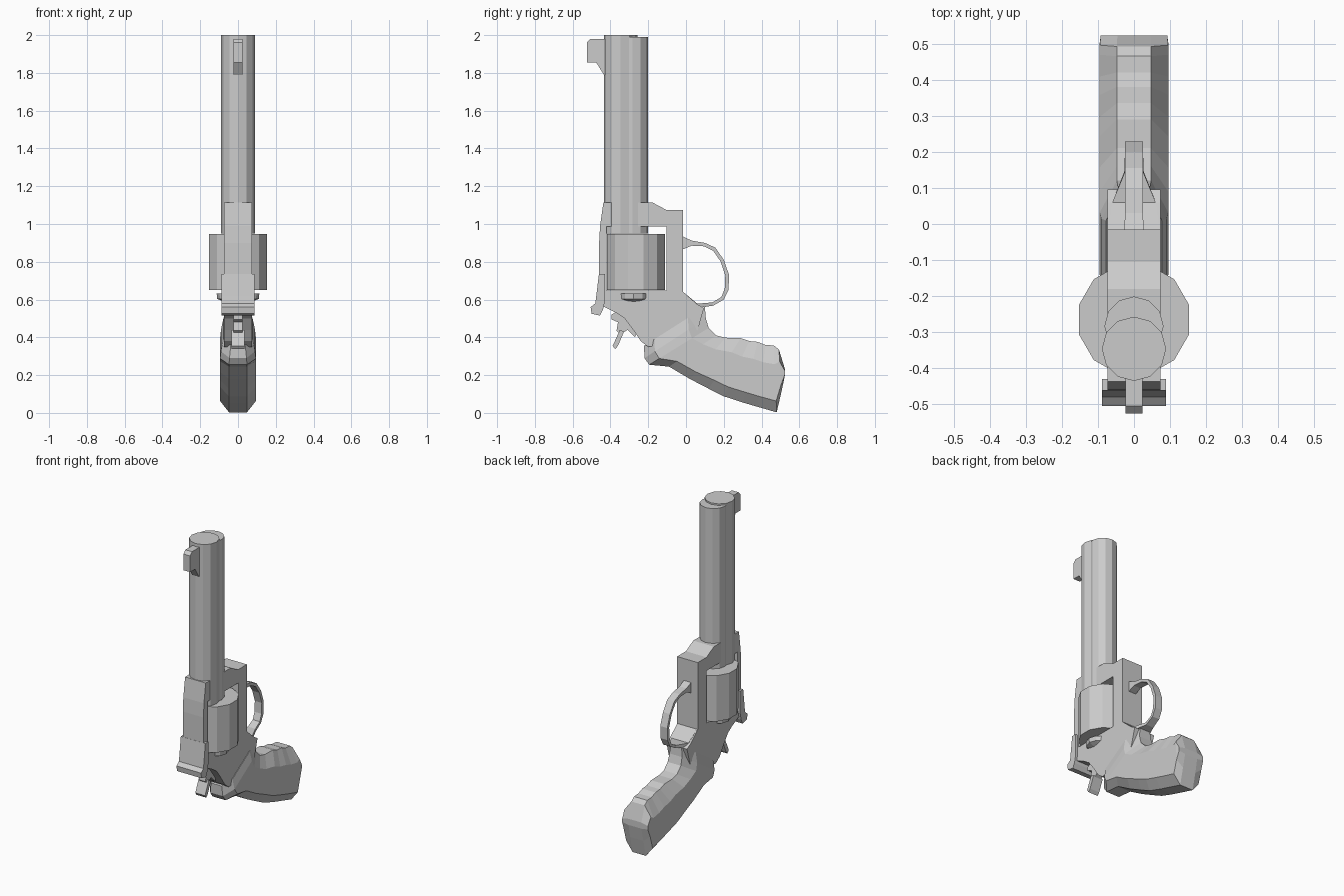
import bpy, bmesh, math


def finish(name, bm):
    bmesh.ops.recalc_face_normals(bm, faces=bm.faces[:])
    me = bpy.data.meshes.new(name)
    bm.to_mesh(me)
    bm.free()
    ob = bpy.data.objects.new(name, me)
    bpy.context.collection.objects.link(ob)
    return ob


def plate(name, pts, hw):
    """Side profile of (y, z) points, extruded to +-hw in x."""
    bm = bmesh.new()
    f = bm.faces.new([bm.verts.new((-hw, y, z)) for y, z in pts])
    r = bmesh.ops.extrude_face_region(bm, geom=[f])
    for v in r["geom"]:
        if isinstance(v, bmesh.types.BMVert):
            v.co.x = hw
    return finish(name, bm)


def loft(name, rings):
    """Skin of quads through closed rings, capped at both ends."""
    bm = bmesh.new()
    rows = [[bm.verts.new(p) for p in r] for r in rings]
    n = len(rows[0])
    for a, b in zip(rows, rows[1:]):
        for i in range(n):
            j = (i + 1) % n
            bm.faces.new((a[i], a[j], b[j], b[i]))
    bm.faces.new(rows[0])
    bm.faces.new(rows[-1])
    return finish(name, bm)


def prism(name, y, sections, sides=12, turn=0.0, squash=1.0):
    """Upright faceted cylinder through (radius, z) sections."""
    rings = []
    for r, z in sections:
        angs = [turn + 2 * math.pi * i / sides for i in range(sides)]
        rings.append([(r * math.cos(a), y + squash * r * math.sin(a), z) for a in angs])
    return loft(name, rings)


# Barrel, underlug and front sight
prism("barrel", -0.346, [(0.089, 0.95), (0.089, 2.0)])
prism("barrel_underlug", -0.283, [(0.082, 0.95), (0.082, 1.99)])
plate("front_sight", [(-0.42, 1.98), (-0.505, 1.98), (-0.525, 1.96), (-0.525, 1.855),
                      (-0.475, 1.855), (-0.435, 1.79), (-0.42, 1.79)], 0.024)

# Frame with an open window for the cylinder
frame = plate("frame", [
    (-0.437, 1.115), (-0.18, 1.115), (-0.105, 1.075), (-0.015, 1.075), (-0.015, 0.64),
    (0.06, 0.575), (0.095, 0.555), (0.06, 0.43), (-0.05, 0.37), (-0.2, 0.35),
    (-0.24, 0.38), (-0.28, 0.44), (-0.325, 0.5), (-0.37, 0.53), (-0.44, 0.565),
    (-0.455, 0.65), (-0.46, 0.72), (-0.46, 0.9), (-0.455, 0.99)], 0.074)
cutter = plate("window_cutter", [(-0.42, 0.648), (-0.103, 0.648),
                                 (-0.103, 0.988), (-0.42, 0.988)], 0.3)
cutter.hide_render = True
cutter.hide_set(True)
cut = frame.modifiers.new("window", "BOOLEAN")
cut.operation = "DIFFERENCE"
cut.object = cutter

# Rotating cylinder and the latch dome behind it
prism("cylinder", -0.265, [(0.158, 0.65), (0.158, 0.947)], turn=math.radians(15))
prism("latch_dome", -0.277, [(0.075, 0.59), (0.11, 0.603), (0.113, 0.632)], squash=0.83)

# Rear sight
plate("rear_sight", [(-0.43, 0.735), (-0.461, 0.735), (-0.475, 0.62), (-0.48, 0.58),
                     (-0.505, 0.56), (-0.5, 0.525), (-0.455, 0.515), (-0.44, 0.545),
                     (-0.43, 0.59)], 0.088)

# Hammer and its spur
plate("hammer", [(-0.36, 0.54), (-0.395, 0.52), (-0.395, 0.495), (-0.36, 0.48),
                 (-0.368, 0.435), (-0.345, 0.415), (-0.31, 0.44), (-0.27, 0.40),
                 (-0.25, 0.45)], 0.024)
plate("hammer_spur", [(-0.35, 0.44), (-0.388, 0.355), (-0.375, 0.337),
                      (-0.36, 0.355), (-0.328, 0.43)], 0.035)

# Trigger guard: outer y, z, inner y, z, half width
guard = [(-0.03, 0.94, -0.03, 0.86, 0.027), (0.03, 0.912, 0.03, 0.885, 0.025),
         (0.10, 0.90, 0.095, 0.882, 0.025), (0.155, 0.875, 0.145, 0.857, 0.025),
         (0.20, 0.81, 0.183, 0.802, 0.025), (0.228, 0.73, 0.208, 0.727, 0.025),
         (0.225, 0.65, 0.205, 0.657, 0.025), (0.20, 0.60, 0.187, 0.613, 0.025),
         (0.145, 0.568, 0.14, 0.585, 0.027), (0.06, 0.555, 0.06, 0.578, 0.06),
         (-0.02, 0.58, -0.02, 0.645, 0.07)]
loft("trigger_guard", [[(-w, a, b), (w, a, b), (w, c, d), (-w, c, d)]
                       for a, b, c, d, w in guard])

# Grip: back y, z, front y, z, half width, with chamfered cross-sections
grip = [(-0.222, 0.355, 0.10, 0.56, 0.077), (-0.22, 0.29, 0.105, 0.50, 0.09),
        (-0.195, 0.255, 0.12, 0.45, 0.095), (-0.09, 0.245, 0.16, 0.41, 0.095),
        (0.02, 0.18, 0.21, 0.398, 0.095), (0.12, 0.128, 0.29, 0.396, 0.095),
        (0.20, 0.088, 0.335, 0.38, 0.095), (0.30, 0.055, 0.38, 0.376, 0.095),
        (0.38, 0.032, 0.42, 0.36, 0.095), (0.48, 0.003, 0.465, 0.357, 0.095),
        (0.505, 0.11, 0.492, 0.335, 0.095), (0.523, 0.195, 0.523, 0.235, 0.092)]
rings = []
for by, bz, fy, fz, w in grip:
    half = [(0.0, 0.5), (0.17, 1.0), (0.72, 1.0), (1.0, 0.5)]
    side = [(k * w, by + t * (fy - by), bz + t * (fz - bz)) for t, k in half]
    rings.append(side + [(-x, y, z) for x, y, z in reversed(side)])
loft("grip", rings)
